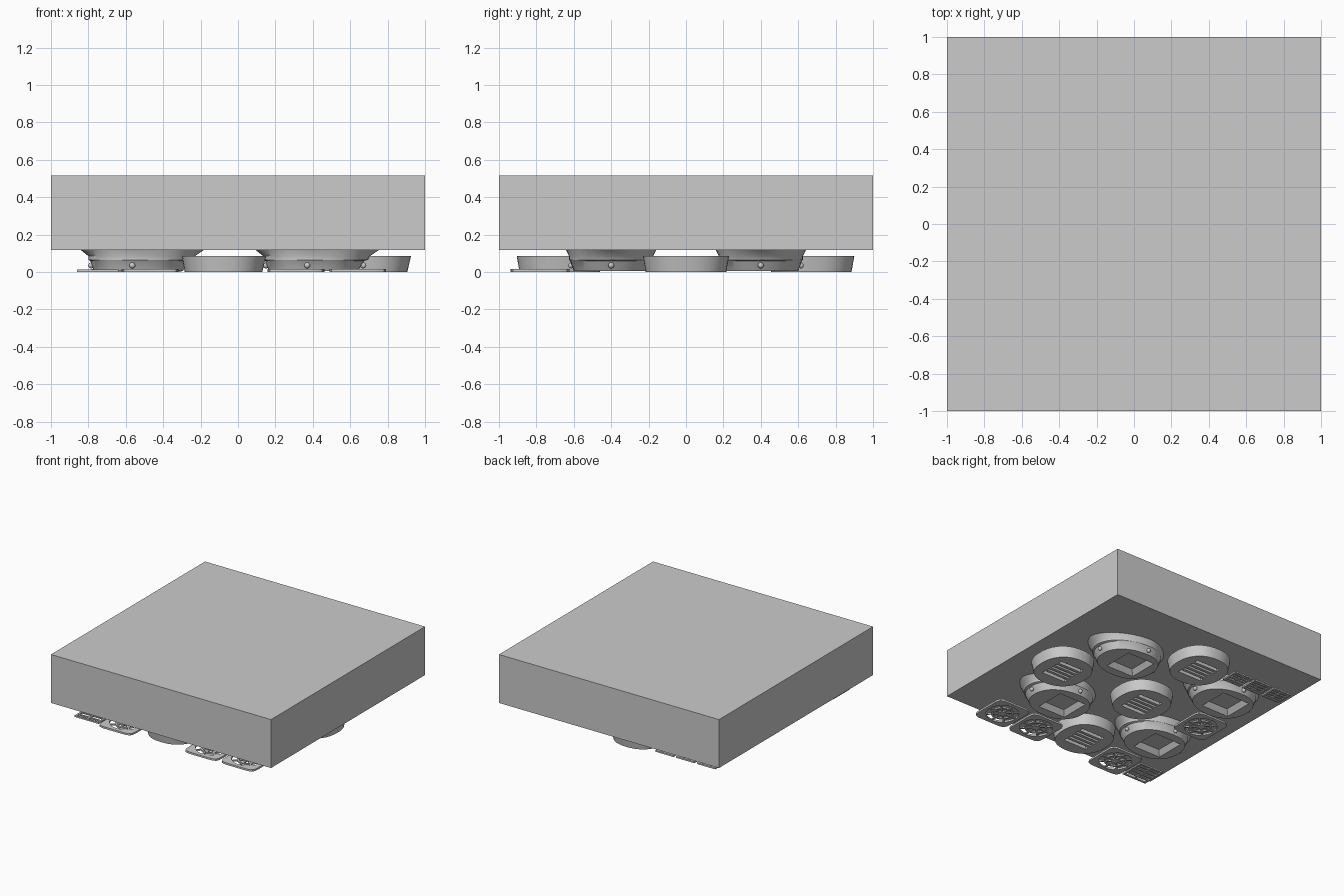
import bpy
import bmesh
from math import cos, sin, pi, radians
from mathutils import Matrix

cube = bpy.data.objects.get("Cube")
if cube:
    bpy.data.objects.remove(cube, do_unlink=True)

GREY = (0.6, 0.6, 0.6, 1)
grey = bpy.data.materials.new("plain grey")
grey.use_nodes = True
grey.diffuse_color = GREY
grey.node_tree.nodes["Principled BSDF"].inputs["Base Color"].default_value = GREY

SIDES = 48
ANGLES = [2 * pi * i / SIDES for i in range(SIDES)]


def finish(name, bm, location=(0, 0, 0)):
    bmesh.ops.recalc_face_normals(bm, faces=bm.faces)
    mesh = bpy.data.meshes.new(name)
    bm.to_mesh(mesh)
    bm.free()
    mesh.materials.append(grey)
    mesh.shade_smooth()
    mesh.set_sharp_from_angle(angle=radians(30))
    obj = bpy.data.objects.new(name, mesh)
    obj.location = location
    bpy.context.collection.objects.link(obj)
    return obj


def add_box(bm, center, size, turn=0):
    matrix = (Matrix.Rotation(turn, 4, 'Z') @ Matrix.Translation(center)
              @ Matrix.Diagonal((*size, 1)))
    bmesh.ops.create_cube(bm, size=1, matrix=matrix)


# Outlines, all with the same number of points
def egg(back, front, half, power=2.0):
    points = []
    for t in ANGLES:
        c, s = cos(t), sin(t)
        r = (abs(c) ** power + abs(s) ** power) ** (-1 / power)
        reach = front if c > 0 else back
        points.append((c * r * reach, s * r * half))
    return points


def rectangle(half_x, half_y):
    points = []
    for t in ANGLES:
        c, s = cos(t), sin(t)
        r = 1 / max(abs(c), abs(s))
        points.append((c * r * half_x, s * r * half_y))
    return points


def loft(bm, sections, caps=True, closed=False):
    rings = [[bm.verts.new((x, y, z)) for x, y in outline] for outline, z in sections]
    pairs = list(zip(rings, rings[1:]))
    if closed:
        pairs.append((rings[-1], rings[0]))
    for low, high in pairs:
        for i in range(SIDES):
            j = (i + 1) % SIDES
            bm.faces.new((low[i], low[j], high[j], high[i]))
    if caps:
        bm.faces.new(rings[0])
        bm.faces.new(rings[-1])


def flat_ring(bm, outer, inner, low, high):
    loft(bm, [(outer, low), (outer, high), (inner, high), (inner, low)],
         caps=False, closed=True)


# Shallow tapered pod with a slotted grille underneath
def vent_pod(name, x, y):
    bm = bmesh.new()
    window = rectangle(0.12, 0.11)
    loft(bm, [(window, 0.025), (window, 0),
              (egg(0.21, 0.205, 0.215, 2.3), 0),
              (egg(0.225, 0.225, 0.23, 2.3), 0.085)])
    for i in range(4):
        add_box(bm, (0, -0.066 + i * 0.044, 0.012), (0.24, 0.024, 0.024))
    for side in (-1, 1):
        add_box(bm, (side * 0.114, 0, 0.012), (0.012, 0.22, 0.024))
    finish(name, bm, (x, y, 0))


# Spouted housing with a sloped square pocket underneath and round studs
def spout_housing(name, x, y):
    bm = bmesh.new()
    loft(bm, [(rectangle(0.095, 0.095), 0.045),
              (rectangle(0.125, 0.125), 0.005),
              (egg(0.205, 0.27, 0.2, 2.2), 0.005),
              (egg(0.225, 0.305, 0.22, 2.1), 0.06),
              (egg(0.235, 0.325, 0.225), 0.065),
              (egg(0.235, 0.335, 0.225), 0.085),
              (egg(0.285, 0.395, 0.245, 1.7), 0.125)])
    for px, py in ((0, -0.213), (0, 0.213), (-0.22, 0), (0.3, 0)):
        bmesh.ops.create_uvsphere(bm, u_segments=12, v_segments=8, radius=0.016,
                                  matrix=Matrix.Translation((px, py, 0.035)))
    finish(name, bm, (x, y, 0))


# Thin square guard with a round opening, rings and spokes
def fan_guard(name, x, y):
    bm = bmesh.new()
    flat_ring(bm, egg(0.152, 0.152, 0.158, 8), egg(0.125, 0.125, 0.125), 0, 0.015)
    flat_ring(bm, egg(0.085, 0.085, 0.085), egg(0.07, 0.07, 0.07), 0, 0.012)
    loft(bm, [(egg(0.032, 0.032, 0.032), 0), (egg(0.032, 0.032, 0.032), 0.014)])
    for i in range(8):
        add_box(bm, (0.078, 0, 0.006), (0.1, 0.014, 0.01), i * pi / 4)
    finish(name, bm, (x, y, 0))


# Thin rectangular grille with slats and a centre rib
def slat_grille(name, x, y, width, depth):
    bm = bmesh.new()
    flat_ring(bm, rectangle(width / 2, depth / 2),
              rectangle(width / 2 - 0.014, depth / 2 - 0.014), 0, 0.012)
    slats = 5
    for i in range(1, slats):
        add_box(bm, (0, -depth / 2 + depth * i / slats, 0.006),
                (width - 0.02, 0.014, 0.009))
    add_box(bm, (0, 0, 0.006), (0.014, depth - 0.02, 0.01))
    finish(name, bm, (x, y, 0))


# Main slab
slab = bmesh.new()
add_box(slab, (0, 0, 0.316), (2, 2, 0.398))
finish("slab", slab)

for name, x, y in (("vent_pod_left", 0.7, 0), ("vent_pod_centre", -0.075, 0),
                   ("vent_pod_back", -0.075, 0.67), ("vent_pod_front", -0.075, -0.675)):
    vent_pod(name, x, y)

for row, y in (("front", -0.4), ("back", 0.4)):
    for side, x in (("right", -0.565), ("left", 0.37)):
        spout_housing("spout_housing_" + row + "_" + side, x, y)

for name, x, y in (("fan_guard_outer", 0.64, -0.78), ("fan_guard_inner", 0.31, -0.78),
                   ("fan_guard_right", -0.47, -0.78), ("fan_guard_side", -0.63, 0.03)):
    fan_guard(name, x, y)

slat_grille("grille_front", -0.75, -0.79, 0.22, 0.21)
for i in range(3):
    slat_grille("grille_back_" + str(i + 1), -0.385 - i * 0.19, 0.755, 0.165, 0.15)
